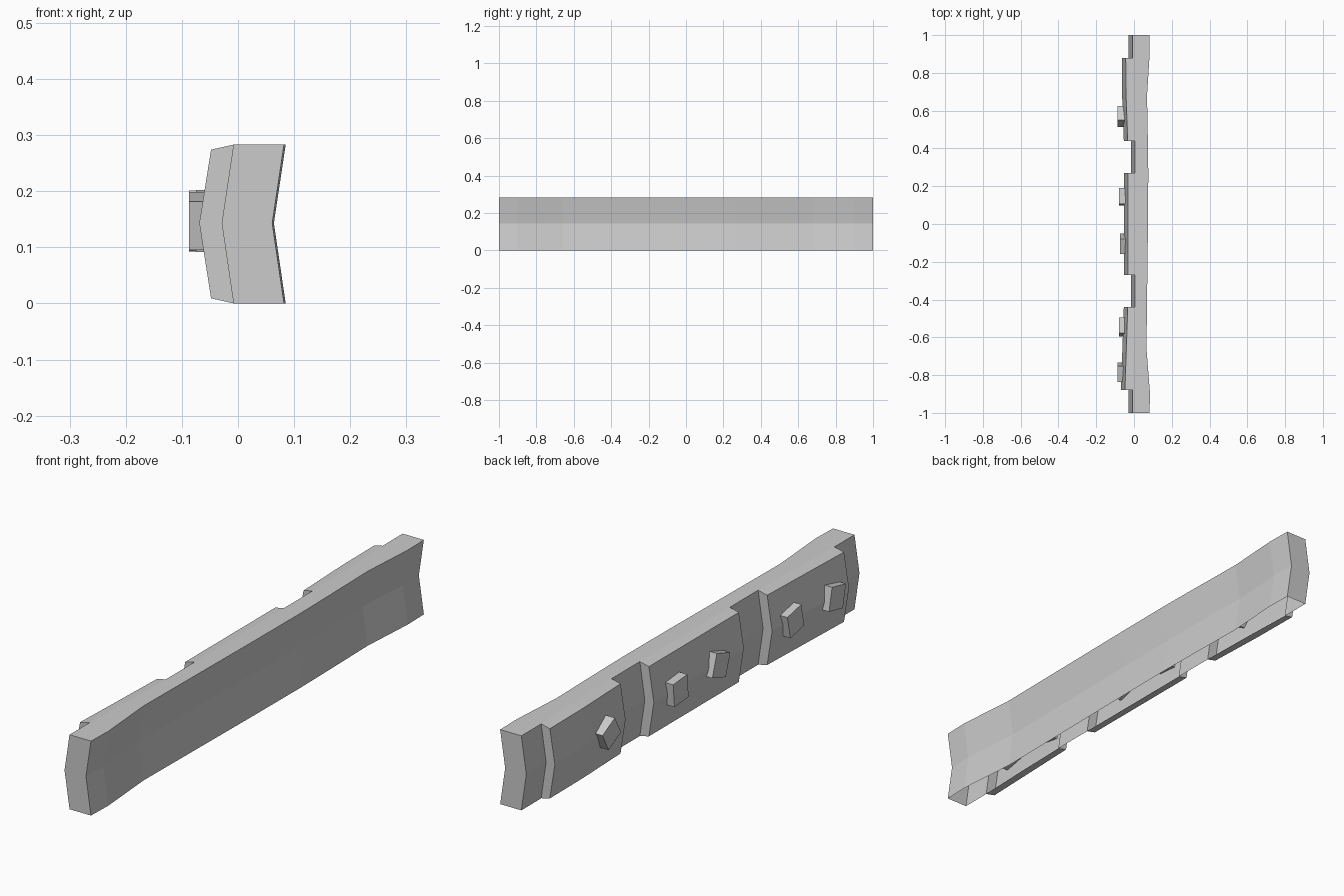
import bpy, bmesh
from math import radians
from mathutils import Matrix, Vector

if "Cube" in bpy.data.objects:
    bpy.data.objects.remove(bpy.data.objects["Cube"])

H, MID = 0.283, 0.143        # plank height and height of its fold line
BEND = 0.021                 # how far the fold is pushed towards -x


def lerp_table(table, y):
    for (y0, v0), (y1, v1) in zip(table, table[1:]):
        if y0 <= y <= y1:
            return v0 + (v1 - v0) * (y - y0) / (y1 - y0)


# x of the back rim, front rim and raised panels along the length
BACK = [(-1, .082), (-.9, .085), (-.66, .066), (0, .074), (.3, .076), (.68, .069), (.9, .083), (1, .081)]
FRONT = [(-1, -.008), (-.9, -.008), (-.66, 0), (-.44, .005), (.44, .005), (.68, 0), (.9, -.008), (1, -.008)]
PANEL = [(-1, -.048), (-.88, -.048), (-.44, -.033), (.44, -.033), (.68, -.042), (1, -.045)]

PANELS = [(-.88, -.44), (-.27, .27), (.44, .88)]


def section(bm, y, raised):
    b, f = lerp_table(BACK, y), lerp_table(FRONT, y)
    p, inset = (lerp_table(PANEL, y), .009) if raised else (f, 0)
    pts = [(b, 0), (b - BEND, MID), (b, H), (f, H), (p, H - inset),
           (p - BEND, MID), (p, inset), (f, 0)]
    return [bm.verts.new((x, y, z)) for x, z in pts]


# Folded plank: open underneath, with three raised panels on the -x side
bm = bmesh.new()
stations = [(y, False) for y in (-1, -.9, .9, 1)]
for y0, y1 in PANELS:
    extra = [y for y in (-.66, 0, .68) if y0 < y < y1]
    stations += [(y0, False)] + [(y, True) for y in [y0, *extra, y1]] + [(y1, False)]
stations.sort(key=lambda s: s[0])
# order the doubled stations so panels open and close correctly
for i in range(len(stations) - 1):
    (ya, ra), (yb, rb) = stations[i], stations[i + 1]
    if ya == yb:
        opening = any(abs(ya - p[0]) < 1e-6 for p in PANELS)
        stations[i], stations[i + 1] = (ya, not opening), (ya, opening)

rings = [section(bm, y, r) for y, r in stations]
for a, b in zip(rings, rings[1:]):
    for i in range(7):
        bm.faces.new((a[i], a[i + 1], b[i + 1], b[i]))
bm.faces.new(rings[0])
bm.faces.new(rings[-1][::-1])
bmesh.ops.remove_doubles(bm, verts=bm.verts, dist=1e-5)
bmesh.ops.dissolve_degenerate(bm, edges=bm.edges, dist=1e-5)
bmesh.ops.recalc_face_normals(bm, faces=bm.faces)
# make sure the end face points outwards
end = min(bm.faces, key=lambda f: f.calc_center_median().y)
if end.normal.y > 0:
    bmesh.ops.reverse_faces(bm, faces=bm.faces)
mesh = bpy.data.meshes.new("plank")
bm.to_mesh(mesh)
bm.free()
bpy.context.collection.objects.link(bpy.data.objects.new("plank", mesh))


# Tilted block studs on the panels
def stud(i, y, tilt, x_out, w=.085, h=.088):
    depth = abs(x_out) - .035
    m = (Matrix.Translation(Vector((x_out + depth / 2, y, .147)))
         @ Matrix.Rotation(radians(tilt), 4, 'X')
         @ Matrix.Diagonal((depth, w, h, 1)))
    bm = bmesh.new()
    bmesh.ops.create_cube(bm, size=1, matrix=m)
    me = bpy.data.meshes.new(f"stud_{i}")
    bm.to_mesh(me)
    bm.free()
    bpy.context.collection.objects.link(bpy.data.objects.new(f"stud_{i}", me))


stud(1, .57, -28, -.087, .084, .078)
stud(2, .145, -5, -.080)
stud(3, -.105, 18, -.075)
stud(4, -.545, -12, -.080)
stud(5, -.785, 12, -.087)
